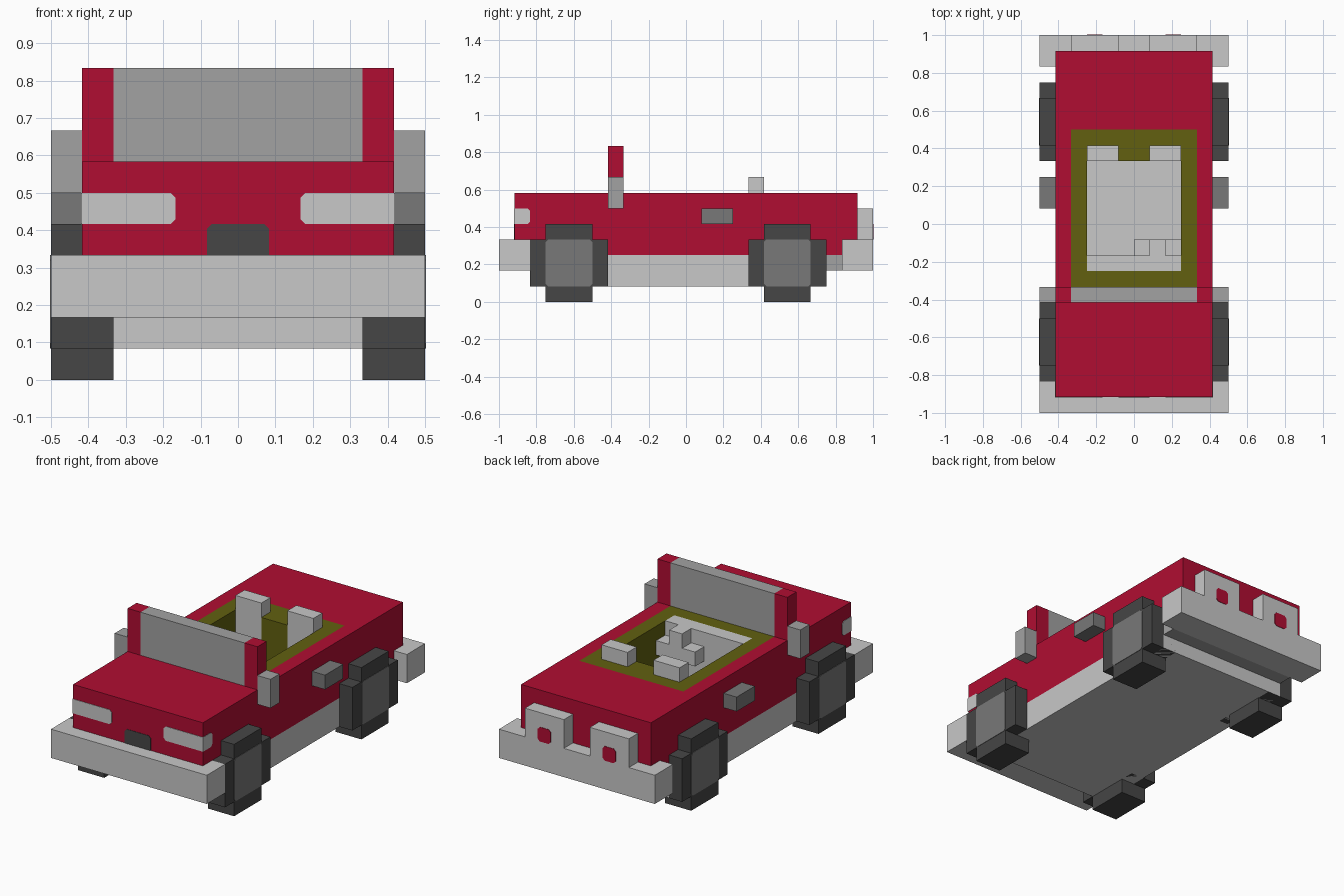
import bpy, bmesh
from mathutils import Vector

if "Cube" in bpy.data.objects:
    bpy.data.objects.remove(bpy.data.objects["Cube"])

U = 1 / 12      # grid step of the blocky style
T = 0.03        # thickness of painted plates, in grid steps


def material(name, rgb):
    m = bpy.data.materials.new(name)
    m.diffuse_color = (*rgb, 1)
    m.use_nodes = True
    m.node_tree.nodes["Principled BSDF"].inputs["Base Color"].default_value = m.diffuse_color
    return m


RED = material("red_paint", (0.434, 0.004, 0.032))
LIGHT = material("light_grey", (0.578, 0.578, 0.578))
MID = material("mid_grey", (0.361, 0.361, 0.361))
STEEL = material("steel_grey", (0.188, 0.188, 0.188))
DARK = material("dark_rubber", (0.061, 0.061, 0.061))
OLIVE = material("olive_trim", (0.122, 0.117, 0.005))


def finish(name, bm, mat):
    bmesh.ops.recalc_face_normals(bm, faces=bm.faces)
    bmesh.ops.scale(bm, vec=(U, U, U), verts=bm.verts)
    me = bpy.data.meshes.new(name)
    bm.to_mesh(me)
    bm.free()
    me.materials.append(mat)
    ob = bpy.data.objects.new(name, me)
    bpy.context.collection.objects.link(ob)
    return ob


def prism(name, profile, axis, a, b, mat):
    """Extrude a 2D profile along axis 'x' (y,z profile) or 'y' (x,z profile)."""
    bm = bmesh.new()
    place = (lambda p, d: (d, p[0], p[1])) if axis == 'x' else (lambda p, d: (p[0], d, p[1]))
    face = bm.faces.new([bm.verts.new(place(p, a)) for p in profile])
    ext = bmesh.ops.extrude_face_region(bm, geom=[face])
    move = Vector((b - a, 0, 0)) if axis == 'x' else Vector((0, b - a, 0))
    bmesh.ops.translate(bm, vec=move, verts=[v for v in ext["geom"] if isinstance(v, bmesh.types.BMVert)])
    return finish(name, bm, mat)


def box(name, x, y, z, mat):
    x = sorted(x)
    prof = [(y[0], z[0]), (y[1], z[0]), (y[1], z[1]), (y[0], z[1])]
    return prism(name, prof, 'x', x[0], x[1], mat)


def frame(name, outer, inner, z, mat):
    """Rectangular ring: outer and inner are (x0, x1, y0, y1)."""
    bm = bmesh.new()

    def loop(r, h):
        return [bm.verts.new((px, py, h)) for px, py in
                ((r[0], r[2]), (r[1], r[2]), (r[1], r[3]), (r[0], r[3]))]
    rings = [loop(outer, z[0]), loop(outer, z[1]), loop(inner, z[1]), loop(inner, z[0])]
    for k in range(4):
        p, q = rings[k], rings[(k + 1) % 4]
        for i in range(4):
            j = (i + 1) % 4
            bm.faces.new((p[i], p[j], q[j], q[i]))
    return finish(name, bm, mat)


def soft_rect(a0, a1, b0, b1, c=0.16):
    """Rectangle with small clipped corners."""
    return [(a0 + c, b0), (a1 - c, b0), (a1, b0 + c), (a1, b1 - c),
            (a1 - c, b1), (a0 + c, b1), (a0, b1 - c), (a0, b0 + c)]


# Body shell, cockpit trim and underbody
frame("body", (-5, 5, -11, 11), (-4, 4, -4, 6), (3, 7), RED)
frame("cockpit_trim", (-4, 4, -4, 6), (-3, 3, -3, 5), (3, 7), OLIVE)
box("chassis", (-5, 5), (-9, 9), (1, 3), LIGHT)

# Bumpers
box("front_bumper", (-6, 6), (-12, -10), (2, 4), LIGHT)
box("rear_bumper", (-6, 6), (10, 12), (2, 4), LIGHT)
box("rear_underbody", (-5, 5), (9, 10), (2, 3), MID)

# Interior
box("dashboard", (-3, 3), (-3, -2), (3, 7), LIGHT)
box("steering_column", (1, 2), (-2, -1), (5, 7), LIGHT)
box("seat_divider", (-1, 1), (4, 5), (3, 7), OLIVE)

# Windscreen and grille
box("windscreen", (-4, 4), (-5, -4), (7, 10), MID)
prism("grille", [(-1, 4), (1, 4), (1, 4.84), (0.84, 5), (-0.84, 5), (-1, 4.84)],
      'y', -11 - T, -11, DARK)

for s, side in ((1, "left"), (-1, "right")):
    # Seats, steering wheel grips, windscreen posts
    box(f"seat_{side}", (s * 1, s * 3), (4, 5), (3, 8), LIGHT)
    g = 2 if s > 0 else 0
    box(f"steering_grip_{side}", (g, g + 1), (-2, -1), (5, 6), LIGHT)
    box(f"windscreen_post_{side}", (s * 4, s * 5), (-5, -4), (7, 10), RED)

    # Mirrors and door handles
    box(f"mirror_{side}", (s * 5, s * 6), (-5, -4), (6, 8), MID)
    box(f"door_handle_{side}", (s * 5, s * 6), (1, 3), (5, 6), STEEL)

    # Headlights wrapping round the corner
    c = 0.16
    lamp = [(s * 5, 5), (s * (2 + c), 5), (s * 2, 5 + c), (s * 2, 6 - c), (s * (2 + c), 6), (s * 5, 6)]
    prism(f"headlight_{side}", lamp, 'y', -11 - T, -11, LIGHT)
    wrap = [(-11 - T, 5), (-10 - c, 5), (-10, 5 + c), (-10, 6 - c), (-10 - c, 6), (-11 - T, 6)]
    prism(f"headlight_side_{side}", wrap, 'x', s * 5, s * (5 + T), LIGHT)

    # Rear lamp housings with red lenses
    box(f"rear_lamp_housing_{side}", (s * 1, s * 4), (11, 12), (4, 6), LIGHT)
    x0, x1 = sorted((s * 2, s * 3))
    prism(f"rear_lens_{side}", soft_rect(x0, x1, 4, 5), 'y', 12, 12 + T, RED)

    # Stepped wheels with flat hubs
    for y, end in ((-10, "front"), (4, "rear")):
        tyre = [(1, 0), (4, 0), (4, 1), (5, 1), (5, 4), (4, 4),
                (4, 5), (1, 5), (1, 4), (0, 4), (0, 1), (1, 1)]
        prism(f"wheel_{end}_{side}", [(y + a, b) for a, b in tyre], 'x', s * 4, s * 6, DARK)
        prism(f"hub_{end}_{side}", soft_rect(y + 1, y + 4, 1, 4), 'x', s * 6, s * (6 + T), STEEL)
